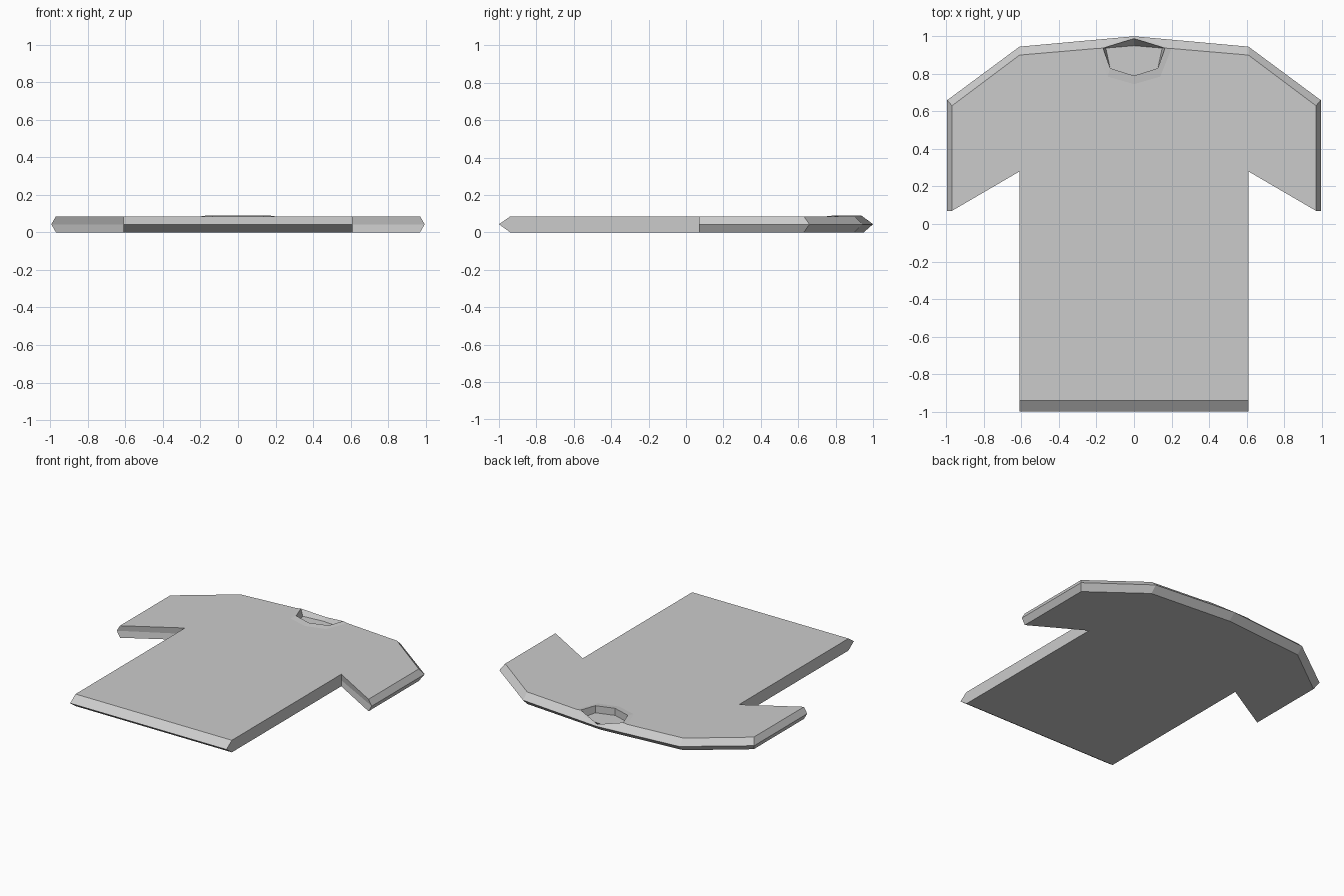
import bpy
import bmesh

if "Cube" in bpy.data.objects:
    bpy.data.objects.remove(bpy.data.objects["Cube"])

TOP, MID, NECK = 0.085, 0.043, 0.04
bm = bmesh.new()


def row(points, z=None):
    return [bm.verts.new((p[0], p[1], p[2] if z is None else z)) for p in points]


def bridge(a, b):
    for i in range(len(a) - 1):
        bm.faces.new((a[i], a[i + 1], b[i + 1], b[i]))


# Right half outline: hem, armpit, sleeve, shoulder
panel = [(0, -0.94), (0.61, -0.94), (0.61, 0.28), (0.97, 0.07), (0.97, 0.63), (0.61, 0.90)]
edge = [(0, -1), (0.61, -1), (0.61, 0.28), (0.995, 0.07), (0.995, 0.66), (0.61, 0.945), (0, 1)]
bottom = row(panel + [(0, 0.95)], 0)
middle = row(edge, MID)
top = row(panel, TOP)

# Collar outer edge, raised rim and neck floor, from centre back to centre front
collar = row([(0.2, 0.935), (0.14, 0.785), (0, 0.745)], TOP)
rim = row([(0, 0.988, 0.053), (0.165, 0.937, 0.09), (0.127, 0.83, 0.09), (0, 0.79, 0.09)])
floor = row([(0, 0.95), (0.15, 0.937), (0.127, 0.83), (0, 0.79)], NECK)

# Back panel, side walls, front panel, collar band and neck opening
bm.faces.new(bottom)
bridge(bottom, middle)
bridge(middle, top + [collar[0]])
bm.faces.new(top + collar)
bridge([middle[-1]] + collar, rim)
bridge(rim, floor)
bm.faces.new(floor)

# Mirror to the left half
bmesh.ops.mirror(bm, geom=bm.verts[:] + bm.edges[:] + bm.faces[:], axis='X', merge_dist=0.0001)
bmesh.ops.remove_doubles(bm, verts=bm.verts[:], dist=0.0001)
bmesh.ops.recalc_face_normals(bm, faces=bm.faces[:])

mesh = bpy.data.meshes.new("shirt")
bm.to_mesh(mesh)
bm.free()
bpy.context.collection.objects.link(bpy.data.objects.new("shirt", mesh))
